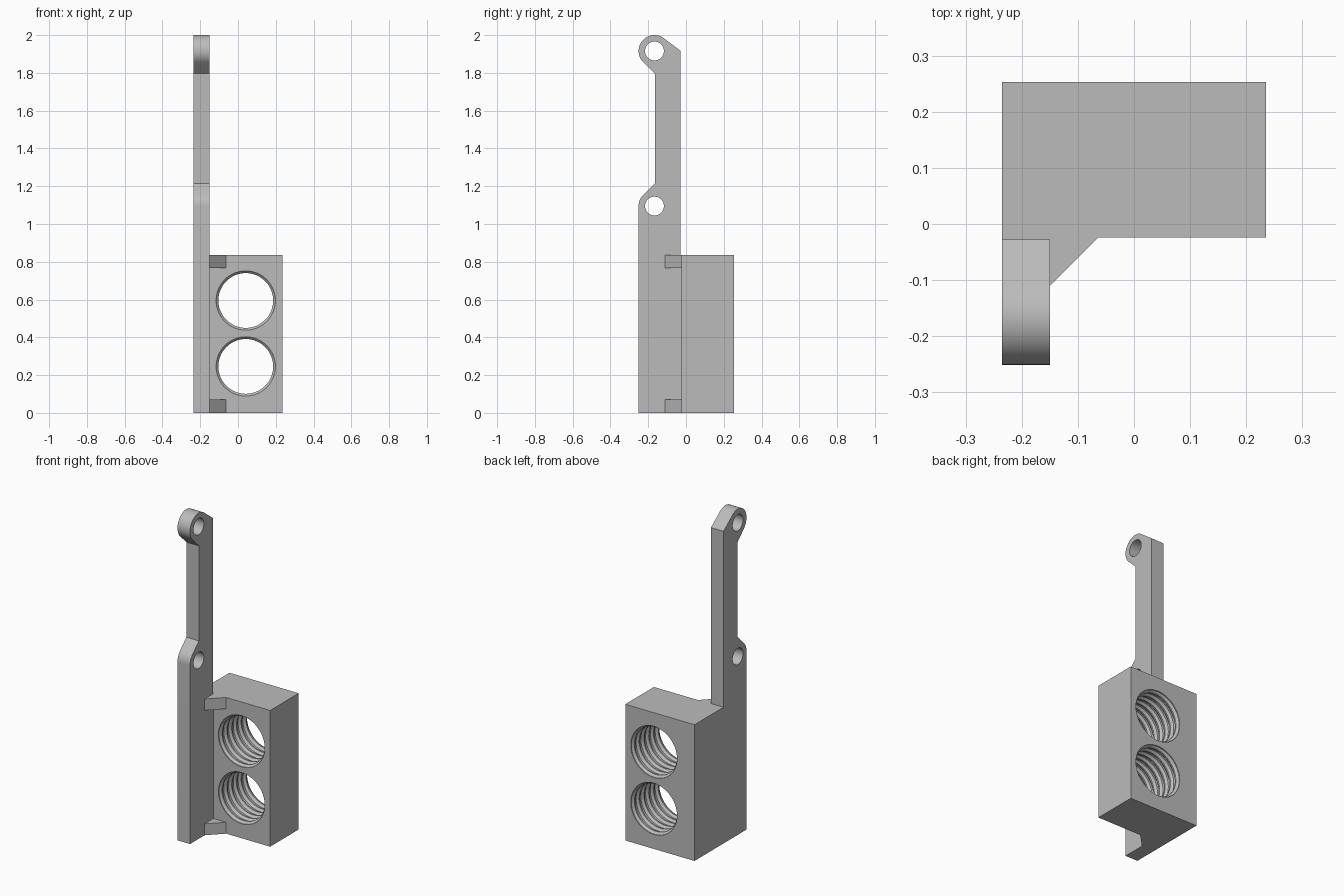
import bpy
import bmesh
from math import cos, sin, radians, acos, degrees, pi

if "Cube" in bpy.data.objects:
    bpy.data.objects.remove(bpy.data.objects["Cube"])

grey = bpy.data.materials.new("plain grey")
grey.use_nodes = True
colour = (0.5, 0.5, 0.5, 1)
grey.diffuse_color = colour
grey.node_tree.nodes["Principled BSDF"].inputs["Base Color"].default_value = colour

X0, X1 = -0.235, 0.235          # block sides
ARM_X = -0.15                   # inner face of the arm
Y_FRONT, Y_BACK = -0.024, 0.253  # block front and back
BLOCK_H = 0.836


def add_object(name, bm):
    bmesh.ops.recalc_face_normals(bm, faces=bm.faces)
    mesh = bpy.data.meshes.new(name)
    bm.to_mesh(mesh)
    bm.free()
    mesh.materials.append(grey)
    obj = bpy.data.objects.new(name, mesh)
    bpy.context.collection.objects.link(obj)
    return obj


def prism(name, points, offset):
    """Extrude a closed outline of 3D points by an offset."""
    bm = bmesh.new()
    face = bm.faces.new([bm.verts.new(p) for p in points])
    out = bmesh.ops.extrude_face_region(bm, geom=[face])
    moved = [v for v in out["geom"] if isinstance(v, bmesh.types.BMVert)]
    bmesh.ops.translate(bm, verts=moved, vec=offset)
    return add_object(name, bm)


def arc(cy, cz, r, start, end, steps):
    angles = [radians(start + (end - start) * i / steps) for i in range(steps + 1)]
    return [(cy + r * cos(a), cz + r * sin(a)) for a in angles]


def lathe_y(name, profile, cx, cz, steps=64):
    """Closed solid turned around an axis along y, from (y, radius) pairs."""
    bm = bmesh.new()
    rings = []
    for y, r in profile:
        rings.append([bm.verts.new((cx + r * cos(2 * pi * i / steps), y,
                                    cz + r * sin(2 * pi * i / steps)))
                      for i in range(steps)])
    for a, b in zip(rings, rings[1:]):
        for i in range(steps):
            j = (i + 1) % steps
            bm.faces.new((a[i], a[j], b[j], b[i]))
    bm.faces.new(rings[0])
    bm.faces.new(rings[-1])
    return add_object(name, bm)


def cut(obj, cutters):
    for c in cutters:
        mod = obj.modifiers.new("hole", "BOOLEAN")
        mod.operation = "DIFFERENCE"
        mod.solver = "EXACT"
        mod.object = c
    bpy.context.view_layer.objects.active = obj
    for mod in list(obj.modifiers):
        bpy.ops.object.modifier_apply(modifier=mod.name)
    for c in cutters:
        bpy.data.objects.remove(c)


def smooth(obj):
    bpy.ops.object.select_all(action="DESELECT")
    obj.select_set(True)
    bpy.context.view_layer.objects.active = obj
    bpy.ops.object.shade_smooth_by_angle(angle=radians(25))


# Block with two ribbed round bores
block = prism("block", [(X0, Y_FRONT, 0), (X1, Y_FRONT, 0),
                        (X1, Y_BACK, 0), (X0, Y_BACK, 0)], (0, 0, BLOCK_H))
R_IN, R_OUT, RIBS = 0.145, 0.157, 6
pitch = (Y_BACK - Y_FRONT) / RIBS
profile = [(Y_FRONT - 0.05, R_OUT)]
for k in range(RIBS):
    y = Y_FRONT + k * pitch
    profile += [(y + pitch * t, r) for t, r in
                ((0.12, R_OUT), (0.4, R_IN), (0.6, R_IN), (0.88, R_OUT))]
profile.append((Y_BACK + 0.05, R_OUT))
cut(block, [lathe_y("bore_cutter", profile, 0.041, z) for z in (0.246, 0.595)])
smooth(block)

# Arm with two eyelets
CY, LOW_Z, TOP_Z, R = -0.167, 1.095, 1.916, 0.084
ARM_BACK, SHAFT_FRONT = Y_FRONT - 0.004, -0.165
tangent = degrees(acos(R / (ARM_BACK - CY)))
outline = [(-0.251, 0), (Y_FRONT, 0), (Y_FRONT, BLOCK_H), (ARM_BACK, BLOCK_H),
           (ARM_BACK, TOP_Z)]
outline += arc(CY, TOP_Z, R, tangent, 225, 32)
outline += [(SHAFT_FRONT, TOP_Z - R * 2 ** 0.5), (SHAFT_FRONT, LOW_Z + R * 2 ** 0.5)]
outline += arc(CY, LOW_Z, R, 135, 180, 10)
arm = prism("arm", [(X0, y, z) for y, z in outline], (ARM_X - X0, 0, 0))
cut(arm, [prism("eyelet_cutter",
                [(X0 - 0.05, y, z) for y, z in arc(CY, cz, 0.05, 0, 352.5, 47)],
                (0.2, 0, 0)) for cz in (LOW_Z, TOP_Z)])
smooth(arm)

# Corner gussets between arm and block
LEG, THICK = 0.086, 0.07
for name, z in (("lower_gusset", 0), ("upper_gusset", BLOCK_H - THICK)):
    prism(name, [(ARM_X, Y_FRONT, z), (ARM_X, Y_FRONT - LEG, z),
                 (ARM_X + LEG, Y_FRONT, z)], (0, 0, THICK))
